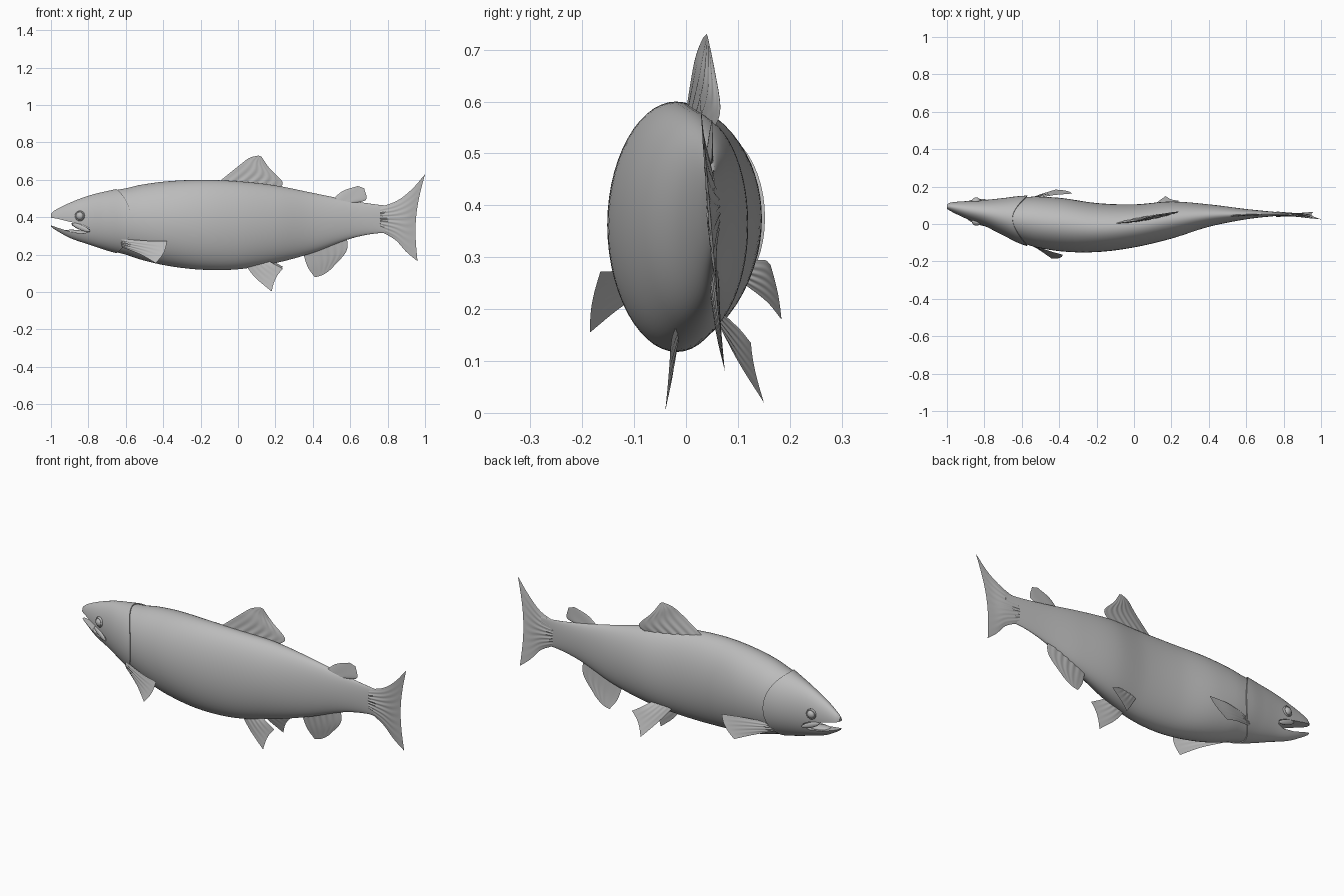
import bpy
import bmesh
from math import sin, cos, pi, radians
from mathutils import Vector, Matrix

if "Cube" in bpy.data.objects:
    bpy.data.objects.remove(bpy.data.objects["Cube"], do_unlink=True)

grey = bpy.data.materials.new("plain_grey")
grey.use_nodes = True
grey.diffuse_color = (0.5, 0.5, 0.5, 1)
grey.node_tree.nodes["Principled BSDF"].inputs["Base Color"].default_value = grey.diffuse_color


def finish(name, bm):
    bmesh.ops.remove_doubles(bm, verts=bm.verts, dist=0.00005)
    bmesh.ops.recalc_face_normals(bm, faces=bm.faces)
    mesh = bpy.data.meshes.new(name)
    bm.to_mesh(mesh)
    bm.free()
    mesh.materials.append(grey)
    obj = bpy.data.objects.new(name, mesh)
    bpy.context.collection.objects.link(obj)
    return obj


def loft(name, rings, capped=True):
    """Skin closed rings of points, fanning each end to its middle."""
    bm = bmesh.new()
    rows = [[bm.verts.new(p) for p in ring] for ring in rings]
    count = len(rows[0])
    for a, b in zip(rows, rows[1:]):
        for k in range(count):
            n = (k + 1) % count
            bm.faces.new((a[k], a[n], b[n], b[k]))
    if capped:
        for row in (rows[0], rows[-1]):
            middle = bm.verts.new(sum((v.co for v in row), Vector()) / count)
            for k in range(count):
                bm.faces.new((row[k], row[(k + 1) % count], middle))
    return finish(name, bm)


def spline(keys, values, x):
    """Smooth interpolation of vectors through keyed positions."""
    last = len(keys) - 1
    x = min(max(x, keys[0]), keys[last])
    i = max(j for j in range(last) if keys[j] <= x)

    def slope(k):
        a, b = max(k - 1, 0), min(k + 1, last)
        return (values[b] - values[a]) / (keys[b] - keys[a])

    h = keys[i + 1] - keys[i]
    t = (x - keys[i]) / h
    blend = t * t * (3 - 2 * t)
    return (values[i] * (1 - blend) + values[i + 1] * blend
            + slope(i) * h * t * (1 - t) ** 2 - slope(i + 1) * h * t * t * (1 - t))


# Body stations: x, left y, right y, top z, bottom z
stations = [
    (-1, .105, .08, .42, .35),
    (-.98, .115, .068, .437, .335),
    (-.9, .122, .03, .477, .29),
    (-.8, .128, -.01, .515, .255),
    (-.7, .138, -.06, .54, .222),
    (-.6, .147, -.105, .56, .195),
    (-.4, .14, -.145, .59, .145),
    (-.2, .112, -.15, .6, .12),
    (0, .105, -.125, .592, .122),
    (.2, .12, -.078, .57, .155),
    (.4, .105, -.015, .53, .21),
    (.6, .08, .025, .49, .285),
    (.75, .065, .042, .467, .315),
    (.84, .056, .048, .46, .31),
]
station_x = [s[0] for s in stations]
station_shape = [Vector(s[1:]) for s in stations]


def skin(x, angle, scale=1.0):
    left, right, top, bottom = spline(station_x, station_shape, x)
    return Vector((x,
                   (left + right) / 2 + (left - right) / 2 * cos(angle) * scale,
                   (top + bottom) / 2 + (top - bottom) / 2 * sin(angle) * scale))


SIDES = 56
angles = [2 * pi * k / SIDES for k in range(SIDES)]

# Trunk, tucked slightly under the gill covers
trunk_rings = []
for i in range(61):
    x = -.72 + 1.56 * i / 60
    tuck = .03 * min(max((-.53 - x) / .07, 0), 1)
    trunk_rings.append([skin(x, a, 1 - tuck) for a in angles])
loft("trunk", trunk_rings)

# Head, ending in the curved flared rim of the gill covers
head_rings = []
for i in range(37):
    u = i / 36
    ring = []
    for a in angles:
        rim = -.57 - .08 * sin(a) ** 2
        x = -1 + (rim + 1) * u ** 1.5
        ring.append(skin(x, a, 1 + .04 * u ** 8 * cos(a) ** 2))
    head_rings.append(ring)
head = loft("head", head_rings)

# Open mouth
mouth = [(-1.05, .405), (-.97, .393), (-.9, .376), (-.83, .36), (-.795, .342),
         (-.795, .322), (-.83, .312), (-.9, .323), (-.97, .346), (-1.05, .375)]
cutter = loft("mouth_cutter", [[Vector((x, y, z)) for x, z in mouth] for y in (-.2, .3)])
cutter.hide_render = True
cut = head.modifiers.new("mouth", "BOOLEAN")
cut.operation = "DIFFERENCE"
cut.solver = "EXACT"
cut.object = cutter
bpy.context.view_layer.objects.active = head
bpy.ops.object.modifier_apply(modifier=cut.name)
bpy.data.objects.remove(cutter, do_unlink=True)


def ellipsoid(name, centre, radii, tilt=0.0, turn=0.0):
    bm = bmesh.new()
    bmesh.ops.create_uvsphere(bm, u_segments=24, v_segments=14, radius=1)
    place = (Matrix.Translation(centre) @ Matrix.Rotation(turn, 4, "Z")
             @ Matrix.Rotation(tilt, 4, "Y") @ Matrix.Diagonal((*radii, 1)))
    bmesh.ops.transform(bm, matrix=place, verts=bm.verts)
    return finish(name, bm)


# Tongue, eyes with rims, and upper jaw flaps
ellipsoid("tongue", (-.86, .07, .318), (.07, .03, .014), radians(6))
for side, angle, turn in (("left", .2, .1), ("right", pi - .2, -.35)):
    spot = skin(-.845, angle)
    ellipsoid(side + "_eye", spot, (.022, .018, .022), 0, turn)
    rim_rings = []
    for i in range(25):
        around = 2 * pi * i / 24
        out = Vector((cos(around), 0, sin(around)))
        rim_rings.append([spot + Matrix.Rotation(turn, 3, "Z")
                          @ (out * (.023 + .005 * cos(b)) + Vector((0, .007 * sin(b), 0)))
                          for b in [2 * pi * k / 10 for k in range(10)]])
    loft(side + "_eye_rim", rim_rings, capped=False)
    flap = skin(-.84, -.2 if side == "left" else pi + .2)
    ellipsoid(side + "_jaw_flap", (flap.x, flap.y, .346), (.055, .008, .014), radians(22), turn)


def fin(name, lead, trail, thick, rays, bow=0.0):
    """Thin ribbed blade between a leading and a trailing edge, root to tip."""
    lead = [Vector(p) for p in lead]
    trail = [Vector(p) for p in trail]
    reach = (lead[-1] + trail[-1] - lead[0] - trail[0]).normalized()
    normal = (lead[-1] - lead[0]).cross(trail[0] - lead[0]).normalized()
    steps, across = 14, 40

    def edge(points, s):
        return spline([k / (len(points) - 1) for k in range(len(points))], points, s)

    rings = []
    for i in range(steps + 1):
        s = i / steps
        a, b = edge(lead, s), edge(trail, s)
        front, back = [], []
        for k in range(across + 1):
            t = k / across
            p = a.lerp(b, t) + reach * bow * s * s * sin(pi * t)
            half = thick * (1 - s) * max(sin(pi * t), 0) ** .6
            half *= 1 + .2 * cos(2 * pi * rays * t)
            front.append(p + normal * half)
            back.append(p - normal * half)
        rings.append(front + back[-2:0:-1])
    loft(name, rings, capped=False)


fin("dorsal_fin",
    [(-.12, 0, .575), (0, .015, .672), (.06, .03, .717), (.11, .04, .73)],
    [(.19, .05, .54), (.24, .066, .583), (.17, .055, .66), (.125, .042, .725)], .01, 6)
fin("adipose_fin",
    [(.5, .042, .49), (.56, .046, .54), (.64, .05, .567)],
    [(.62, .048, .475), (.685, .05, .495), (.675, .052, .555)], .008, 1)
fin("anal_fin",
    [(.34, .05, .24), (.37, .062, .14), (.41, .075, .08)],
    [(.58, .055, .31), (.58, .06, .22), (.5, .07, .125)], .009, 6, .01)
fin("tail_fin",
    [(.76, .05, .455), (.85, .045, .488), (.93, .032, .55), (1, .025, .63)],
    [(.76, .055, .325), (.84, .055, .28), (.9, .06, .215), (.96, .065, .165)], .012, 9, -.028)
fin("right_pectoral_fin",
    [(-.62, -.07, .24), (-.52, -.13, .2), (-.44, -.185, .155)],
    [(-.62, -.08, .285), (-.48, -.135, .274), (-.38, -.165, .272)], .007, 5, .015)
fin("left_pectoral_fin",
    [(-.62, .11, .25), (-.51, .155, .215), (-.42, .184, .18)],
    [(-.62, .115, .29), (-.46, .15, .295), (-.33, .163, .285)], .007, 5, .015)
fin("right_pelvic_fin",
    [(.03, -.02, .16), (.09, -.025, .08), (.18, -.04, .003)],
    [(.14, -.01, .18), (.19, -.025, .152), (.24, -.03, .125)], .007, 5, -.012)
fin("left_pelvic_fin",
    [(.03, .055, .19), (.1, .1, .1), (.17, .15, .02)],
    [(.14, .06, .2), (.19, .1, .165), (.24, .125, .135)], .007, 5, -.012)

# Smooth shading with sharp fin and gill edges
for obj in bpy.context.scene.objects:
    obj.select_set(obj.type == "MESH")
bpy.ops.object.shade_smooth_by_angle(angle=radians(40))
